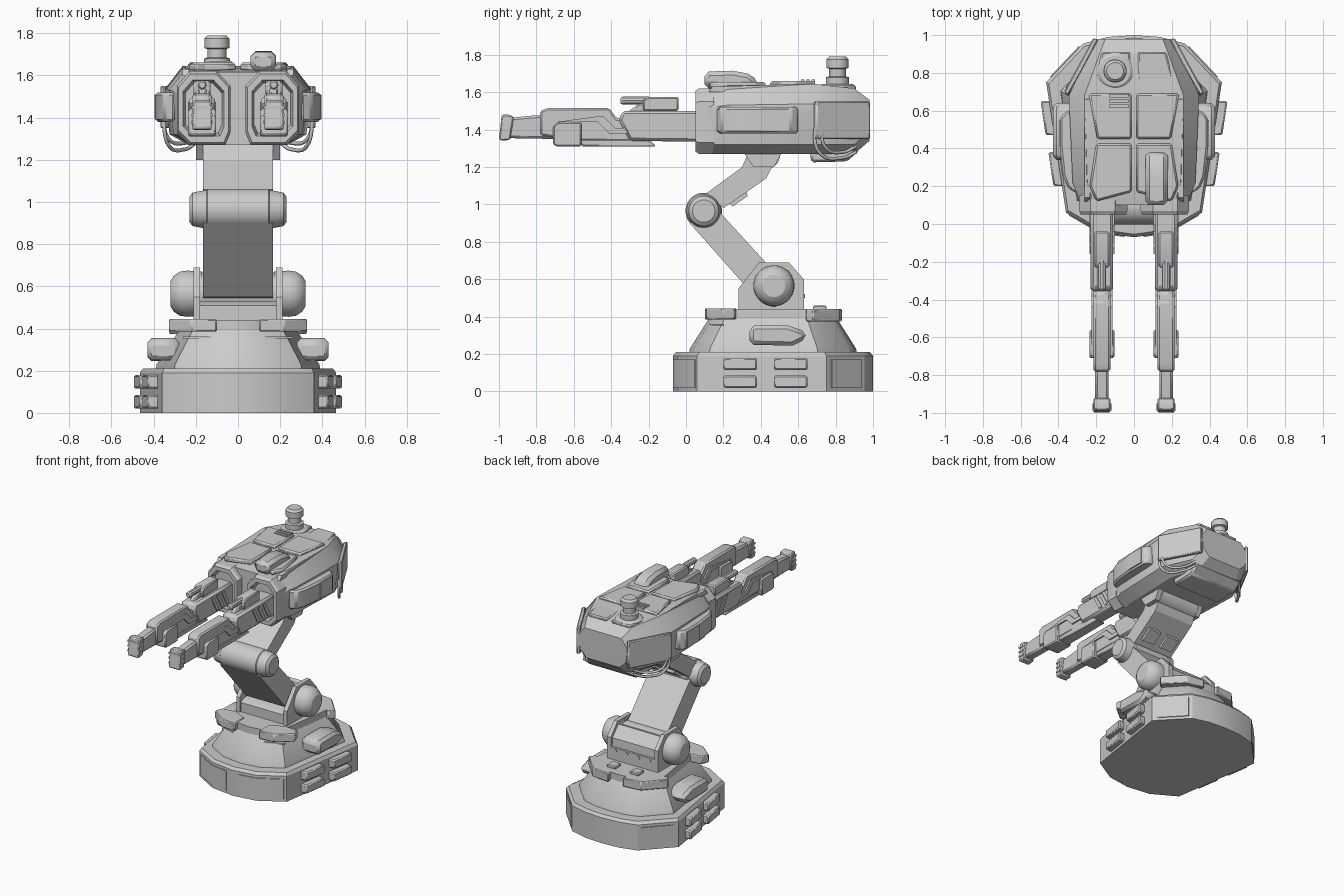
import bpy, bmesh, math
from mathutils import Vector

cube = bpy.data.objects.get("Cube")
if cube:
    bpy.data.objects.remove(cube)

grey = bpy.data.materials.new("plain_grey")
grey.use_nodes = True
grey.diffuse_color = (0.6, 0.6, 0.6, 1)
grey.node_tree.nodes["Principled BSDF"].inputs["Base Color"].default_value = (0.6, 0.6, 0.6, 1)


def loft(name, rings, mirror=False, bevel=0.0):
    """Skin a list of equal-length point rings, cap both ends."""
    bm = bmesh.new()
    loops = [[bm.verts.new(p) for p in ring] for ring in rings]
    n = len(loops[0])
    for a, b in zip(loops, loops[1:]):
        for i in range(n):
            j = (i + 1) % n
            bm.faces.new((a[i], a[j], b[j], b[i]))
    bm.faces.new(loops[0])
    bm.faces.new(loops[-1])
    bmesh.ops.recalc_face_normals(bm, faces=bm.faces)
    for f in bm.faces:
        f.smooth = True
    for e in bm.edges:
        e.smooth = e.calc_face_angle(0) < math.radians(28)
    mesh = bpy.data.meshes.new(name)
    bm.to_mesh(mesh)
    bm.free()
    mesh.materials.append(grey)
    ob = bpy.data.objects.new(name, mesh)
    bpy.context.collection.objects.link(ob)
    if bevel:
        mod = ob.modifiers.new("bevel", 'BEVEL')
        mod.width, mod.segments, mod.limit_method = bevel, 1, 'ANGLE'
    if mirror:
        ob.modifiers.new("mirror", 'MIRROR')
    return ob


def prism_x(name, yz, x0, x1, mirror=False, bevel=0.0):
    return loft(name, [[(x, y, z) for y, z in yz] for x in (x0, x1)], mirror, bevel)


def prism_z(name, xy, z0, z1, mirror=False, bevel=0.0):
    return loft(name, [[(x, y, z) for x, y in xy] for z in (z0, z1)], mirror, bevel)


def box(name, x0, x1, y0, y1, z0, z1, mirror=False, bevel=0.0):
    return prism_z(name, [(x0, y0), (x1, y0), (x1, y1), (x0, y1)], z0, z1, mirror, bevel)


def lathe(name, axis, centre, profile, n=32, mirror=False):
    """Profile is (distance along axis, radius)."""
    a = 'XYZ'.index(axis)
    rings = []
    for h, r in profile:
        ring = []
        for i in range(n):
            t = math.tau * (i + 0.5) / n
            p = Vector(centre)
            p[a] += h
            p[(a + 1) % 3] += r * math.cos(t)
            p[(a + 2) % 3] += r * math.sin(t)
            ring.append(p)
        rings.append(ring)
    return loft(name, rings, mirror)


# Base: rounded front and back, flat tapering sides
half = [(0, -.07), (.18, -.045), (.36, .06), (.465, .75), (.27, .955), (.14, .99), (0, 1)]
plan = half + [(-x, y) for x, y in half[-2:0:-1]]


def plan_ring(z, sx, sy):
    return [(x * sx, .465 + (y - .465) * sy, z) for x, y in plan]


loft("base_band", [plan_ring(0, 1, 1), plan_ring(.19, 1, 1), plan_ring(.21, .97, .97)])
loft("base_cone", [plan_ring(.2, .84, .84), plan_ring(.23, .83, .83),
                   plan_ring(.39, .6, .64), plan_ring(.44, .6, .64)])
prism_z("front_panel", [(.05, -.069), (.18, -.051), (.345, .045), (.34, .06), (.18, -.03), (.05, -.05)],
        .02, .17, True)
prism_z("rear_panel", [(.445, .78), (.292, .942), (.28, .93), (.43, .77)], .02, .17, True)


def side_x(y):
    return .36 + .152 * (y - .06)


for y0, y1 in ((.2, .38), (.47, .65)):
    for z0, z1 in ((.02, .085), (.115, .18)):
        prism_z("side_block", [(side_x(y0) - .02, y0), (side_x(y0) + .045, y0),
                               (side_x(y1) + .045, y1), (side_x(y1) - .02, y1)], z0, z1, True, .008)
prism_x("side_pod", [(.34, .25), (.34, .34), (.37, .355), (.54, .355), (.64, .32), (.64, .28), (.57, .245)],
        .28, .43, True, .03)
prism_z("front_collar", [(.1, .1), (.22, .11), (.33, .2), (.31, .26), (.2, .27), (.1, .22)],
        .385, .445, True, .006)
prism_z("rear_collar", [(.06, .835), (.2, .82), (.33, .68), (.3, .64), (.2, .66), (.06, .7)],
        .375, .44, True, .006)
prism_z("cone_trim", [(.03, .115), (.13, .125), (.26, .18), (.25, .2), (.13, .16), (.03, .14)],
        .352, .362, True)
box("deck_plate", .06, .13, .68, .75, .43, .46, True, .006)

# Shoulder yoke
prism_x("yoke_plate", [(.28, .43), (.28, .55), (.39, .69), (.55, .69), (.63, .6), (.63, .43)], .18, .21, True)
prism_x("yoke_floor", [(.29, .43), (.29, .51), (.33, .53), (.63, .53), (.63, .43)], -.18, .18)
prism_x("yoke_cover", [(.45, .44), (.45, .64), (.54, .665), (.61, .59), (.62, .44)], -.18, .18)
for x in (.05, .14):
    lathe("cover_bolt", 'Y', (x, .615, .51), [(0, .012), (.02, .012)], 8, True)
lathe("shoulder_pin", 'X', (0, .47, .565),
      [(.17, .105), (.24, .11), (.275, .105), (.305, .085), (.32, .06)], 32, True)
lathe("shoulder_drum", 'X', (0, .47, .565), [(-.18, .1), (.18, .1)])

# Arms and elbow
prism_x("lower_arm", [(.02, .9), (.33, .55), (.47, .53), (.5, .6), (.44, .675), (.17, .97)], -.165, .165)
lathe("elbow", 'X', (0, .095, .965),
      [(-.23, .06), (-.215, .08), (-.15, .092), (-.145, .098), (.145, .098), (.15, .092), (.215, .08), (.23, .06)])
prism_x("upper_arm", [(.11, 1.06), (.3, 1.2), (.33, 1.27), (.48, 1.27), (.46, 1.2), (.43, 1.14), (.2, .98)],
        -.165, .165)
lathe("neck_drum", 'X', (0, .42, 1.27), [(-.16, .085), (.16, .085)], 16)
prism_x("arm_plate", [(.23, 1.01), (.25, .99), (.33, 1.045), (.32, 1.075)], .03, .13, True)
prism_x("neck_bracket", [(.3, 1.29), (.36, 1.2), (.47, 1.2), (.52, 1.29)], .165, .2, True)

# Body shell, lofted front to back: y, half width, bottom, top
rings = []
for y, w, zb, zt in ((.1, .28, 1.27, 1.615), (.22, .325, 1.27, 1.635), (.68, .345, 1.27, 1.645),
                     (.9, .24, 1.27, 1.62), (.98, .2, 1.34, 1.56)):
    side = [(w * .68, zb), (w * .94, zb + .05), (w, zb + .2 * (zt - zb) / .35),
            (w, zt - .1 * (zt - zb) / .35), (w * .76, zt)]
    rings.append([(x, y, z) for x, z in side] + [(-x, y, z) for x, z in side[::-1]])
loft("body_shell", rings)
prism_z("rear_side_plate", [(.35, .68), (.37, .7), (.215, .985), (.19, .975)], 1.35, 1.55, True, .006)
prism_z("cheek_pod", [(.3, .16), (.35, .19), (.375, .25), (.392, .4), (.392, .56), (.36, .6), (.3, .6)],
        1.38, 1.52, True, .012)
box("cheek_panel", .38, .397, .41, .55, 1.39, 1.51, True)
prism_x("belly_box", [(.66, 1.29), (.67, 1.225), (.86, 1.23), (.93, 1.29)], -.2, .2, bevel=.012)

# Gun ports: recessed octagonal frames
port = [(.06, 1.27), (.23, 1.27), (.29, 1.33), (.29, 1.55), (.23, 1.62), (.1, 1.62), (.035, 1.55), (.035, 1.33)]


def port_ring(y, s):
    return [(.165 + (x - .165) * s, y, 1.445 + (z - 1.445) * s) for x, z in port]


loft("gun_port", [port_ring(.15, 1), port_ring(.07, 1), port_ring(.05, .93),
                  port_ring(.05, .76), port_ring(.09, .68)], True)
box("port_bridge", -.06, .06, .1, .16, 1.29, 1.6)

# Roof details
prism_z("roof_plate_front", [(.012, .17), (.2, .12), (.235, .2), (.2, .425), (.012, .425)], 1.62, 1.655, True, .01)
prism_z("roof_plate_rear", [(.012, .45), (.195, .45), (.24, .69), (.012, .69)], 1.62, 1.66, True, .01)
prism_z("roof_tail", [(.02, .71), (.22, .71), (.17, .91), (.02, .91)], 1.61, 1.635, True, .008)
prism_x("roof_rail", [(.12, 1.6), (.14, 1.63), (.66, 1.645), (.72, 1.6)], .232, .262, True)
prism_x("roof_hump", [(.1, 1.62), (.1, 1.71), (.25, 1.715), (.33, 1.7), (.385, 1.665), (.385, 1.62)],
        .06, .18, bevel=.025)
for i in range(3):
    box("roof_vent", -.13, -.03, .615 + i * .028, .633 + i * .028, 1.64, 1.668)
lathe("beacon", 'Z', (-.1, .81, 0),
      [(1.6, .095), (1.635, .095), (1.645, .08), (1.645, .062), (1.68, .062), (1.685, .045), (1.725, .045),
       (1.73, .06), (1.775, .06), (1.79, .045)], 24)

# Hoses on both rear flanks
for s in (-1, 1):
    for k in (0, .03):
        curve = bpy.data.curves.new("hose", 'CURVE')
        curve.dimensions = '3D'
        curve.bevel_depth, curve.bevel_resolution, curve.resolution_u = .009, 2, 6
        spline = curve.splines.new('BEZIER')
        path = [(.34, .72, 1.47 - k), (.35, .69 + k, 1.4), (.33, .72 + k, 1.27 + k),
                (.25, .84, 1.25 + k), (.2, .91, 1.28 + k)]
        spline.bezier_points.add(len(path) - 1)
        for point, (x, y, z) in zip(spline.bezier_points, path):
            point.co = (s * x, y, z)
            point.handle_left_type = point.handle_right_type = 'AUTO'
        curve.materials.append(grey)
        bpy.context.collection.objects.link(bpy.data.objects.new("hose", curve))

# Twin guns
C = .17


def gun(name, yz, w, bevel=.008):
    prism_x(name, yz, C - w, C + w, True, bevel)


gun("gun_receiver", [(.12, 1.335), (.12, 1.5), (-.02, 1.5), (-.34, 1.5), (-.36, 1.45), (-.3, 1.34)], .06, .015)
gun("gun_slide", [(-.04, 1.5), (-.04, 1.575), (-.2, 1.575), (-.23, 1.56), (-.23, 1.5)], .04)
lathe("gun_scope", 'Y', (C, -.2, 1.555), [(-.15, .015), (-.14, .022), (0, .022), (.05, .018)], 10, True)
gun("gun_scope_mount", [(-.33, 1.48), (-.25, 1.54), (-.15, 1.54), (-.1, 1.48)], .02)
gun("gun_forestock", [(-.78, 1.37), (-.78, 1.5), (-.74, 1.515), (-.41, 1.515), (-.37, 1.46), (-.25, 1.45),
                      (-.2, 1.34), (-.6, 1.34)], .045, .01)
gun("gun_side_rib", [(-.7, 1.44), (-.48, 1.47), (-.44, 1.47), (-.38, 1.41), (-.25, 1.41), (-.28, 1.38),
                     (-.41, 1.38), (-.47, 1.44)], .055, 0)
gun("gun_keel", [(-.56, 1.31), (-.16, 1.31), (-.2, 1.35), (-.56, 1.35)], .045)
gun("gun_clamp", [(-.71, 1.32), (-.69, 1.31), (-.56, 1.31), (-.56, 1.44), (-.68, 1.44), (-.71, 1.42)], .066)
gun("gun_barrel", [(-.97, 1.355), (-.97, 1.46), (-.82, 1.475), (-.7, 1.48), (-.7, 1.35)], .036, .012)
gun("gun_muzzle", [(-1.0, 1.35), (-.99, 1.34), (-.94, 1.345), (-.92, 1.47), (-.95, 1.48), (-.985, 1.48)], .045)
for i in range(3):
    y = -.16 + i * .06
    gun("gun_vent", [(y, 1.475), (y + .03, 1.475), (y + .09, 1.365), (y + .06, 1.365)], .066, 0)
    z = 1.37 + i * .035
    gun("muzzle_slot", [(-.99, z), (-.95, z), (-.95, z + .015), (-.99, z + .015)], .05, 0)
